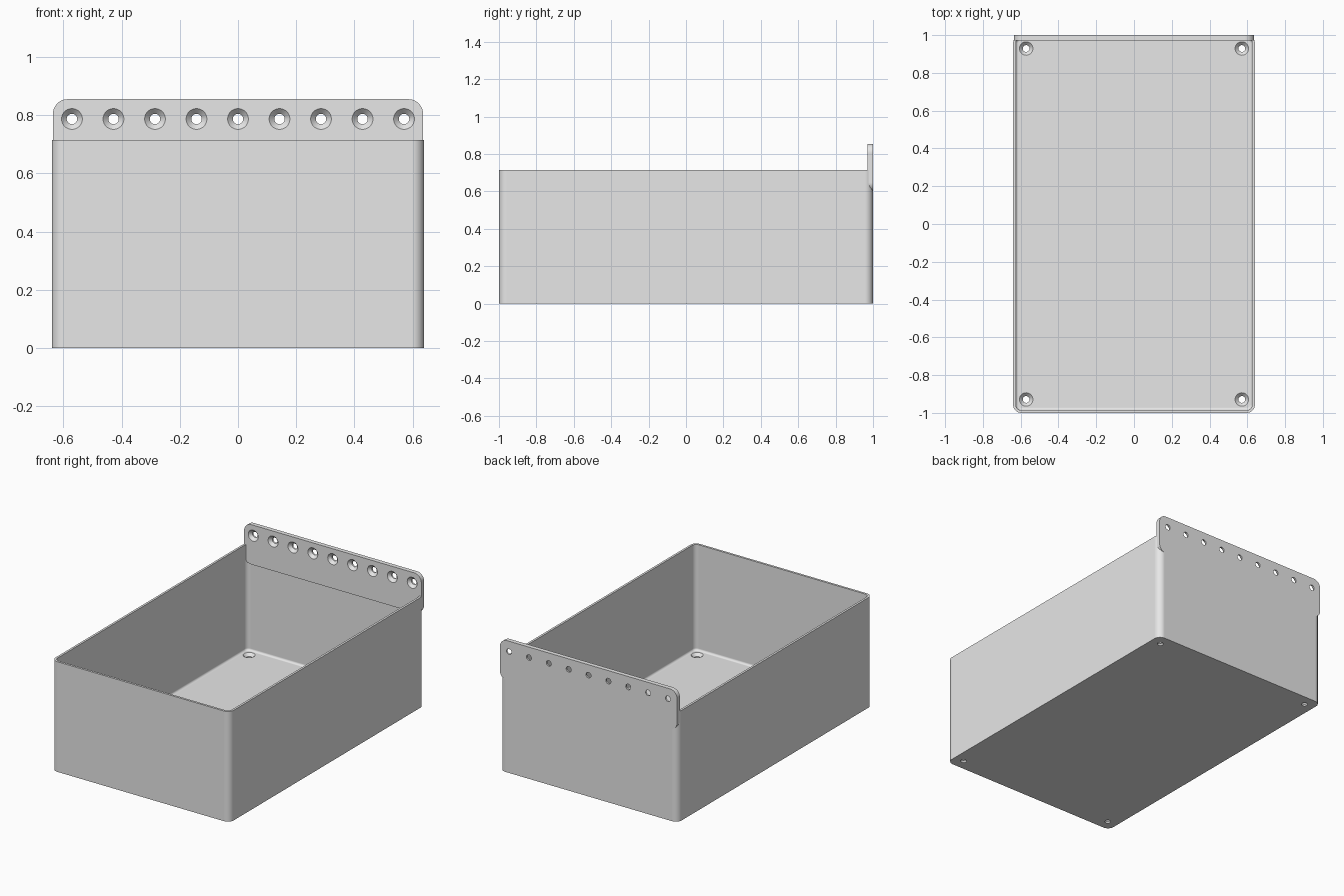
import bpy, bmesh, math
from mathutils import Matrix, Vector

if "Cube" in bpy.data.objects:
    bpy.data.objects.remove(bpy.data.objects["Cube"])

HX, HY, HEIGHT = 0.64, 1.0, 0.715
WALL, FLOOR, PLATE = 0.0143, 0.0286, 0.0286
CORNER, FILLET = 0.043, 0.014
PLATE_HX, PLATE_LOW, PLATE_TOP, PLATE_R = 0.636, 0.597, 0.855, 0.05
HOLE_R, HEAD_R, SINK = 0.018, 0.0357, 0.018

grey = bpy.data.materials.new("plain grey")
grey.use_nodes = True
grey.diffuse_color = (0.8, 0.8, 0.8, 1)
grey.node_tree.nodes["Principled BSDF"].inputs["Base Color"].default_value = (0.8, 0.8, 0.8, 1)


def rounded_rect(hx, hy, r, segs=12):
    """Outline points of a rounded rectangle, counter-clockwise."""
    pts = []
    for q, (sx, sy) in enumerate(((1, 1), (-1, 1), (-1, -1), (1, -1))):
        for i in range(segs + 1):
            a = math.pi / 2 * (q + i / segs)
            pts.append((sx * (hx - r) + r * math.cos(a), sy * (hy - r) + r * math.sin(a)))
    return pts


def loft(bm, rings, matrix=Matrix()):
    """Skin a stack of equal point rings and cap both ends."""
    loops = [[bm.verts.new(matrix @ Vector(p)) for p in ring] for ring in rings]
    n = len(loops[0])
    for a, b in zip(loops, loops[1:]):
        for i in range(n):
            j = (i + 1) % n
            bm.faces.new((a[i], a[j], b[j], b[i]))
    bm.faces.new(loops[0][::-1])
    bm.faces.new(loops[-1])


def make_object(name, bm):
    bmesh.ops.recalc_face_normals(bm, faces=bm.faces)
    mesh = bpy.data.meshes.new(name)
    bm.to_mesh(mesh)
    bm.free()
    mesh.materials.append(grey)
    ob = bpy.data.objects.new(name, mesh)
    bpy.context.collection.objects.link(ob)
    return ob


def cut_screw_holes(ob, matrices):
    """Cut countersunk holes; local z points out of the surface."""
    bm = bmesh.new()
    profile = ((HOLE_R, -0.05), (HOLE_R, -SINK), (HEAD_R, 0), (HEAD_R, 0.01))
    angles = [math.tau * i / 40 for i in range(40)]
    for m in matrices:
        loft(bm, [[(r * math.cos(a), r * math.sin(a), z) for a in angles] for r, z in profile], m)
    cutter = make_object("hole_cutter", bm)
    cutter.hide_render = True
    mod = ob.modifiers.new("screw holes", 'BOOLEAN')
    mod.operation, mod.solver, mod.object = 'DIFFERENCE', 'EXACT', cutter
    bpy.ops.object.select_all(action='DESELECT')
    bpy.context.view_layer.objects.active = ob
    ob.select_set(True)
    bpy.ops.object.modifier_apply(modifier=mod.name)
    bpy.data.objects.remove(cutter)
    bpy.ops.object.shade_smooth_by_angle(angle=math.radians(25))
    ob.modifiers.new("flat face normals", 'WEIGHTED_NORMAL').keep_sharp = True


# Open tray: outer wall, rim, inner wall, filleted floor
sections = [(0, 0), (0, HEIGHT), (WALL, HEIGHT)]
for i in range(7):
    a = math.pi / 2 * i / 6
    sections.append((WALL + FILLET * (1 - math.cos(a)), FLOOR + FILLET * (1 - math.sin(a))))
bm = bmesh.new()
loft(bm, [[(x, y, z) for x, y in rounded_rect(HX - d, HY - d, CORNER - d)] for d, z in sections])
tray = make_object("tray", bm)
cut_screw_holes(tray, [Matrix.Translation((sx * 0.571, sy * 0.929, FLOOR))
                       for sx in (-1, 1) for sy in (-1, 1)])

# Mounting plate along the back edge with a row of screw holes
mid, half = (PLATE_TOP + PLATE_LOW) / 2, (PLATE_TOP - PLATE_LOW) / 2
bm = bmesh.new()
loft(bm, [[(x, y, mid + z) for x, z in rounded_rect(PLATE_HX, half, PLATE_R)]
          for y in (HY - PLATE, HY)])
plate = make_object("mounting_plate", bm)
face_front = Matrix.Rotation(math.pi / 2, 4, 'X')
cut_screw_holes(plate, [Matrix.Translation((i * 0.1427, HY - PLATE, 0.787)) @ face_front
                        for i in range(-4, 5)])
